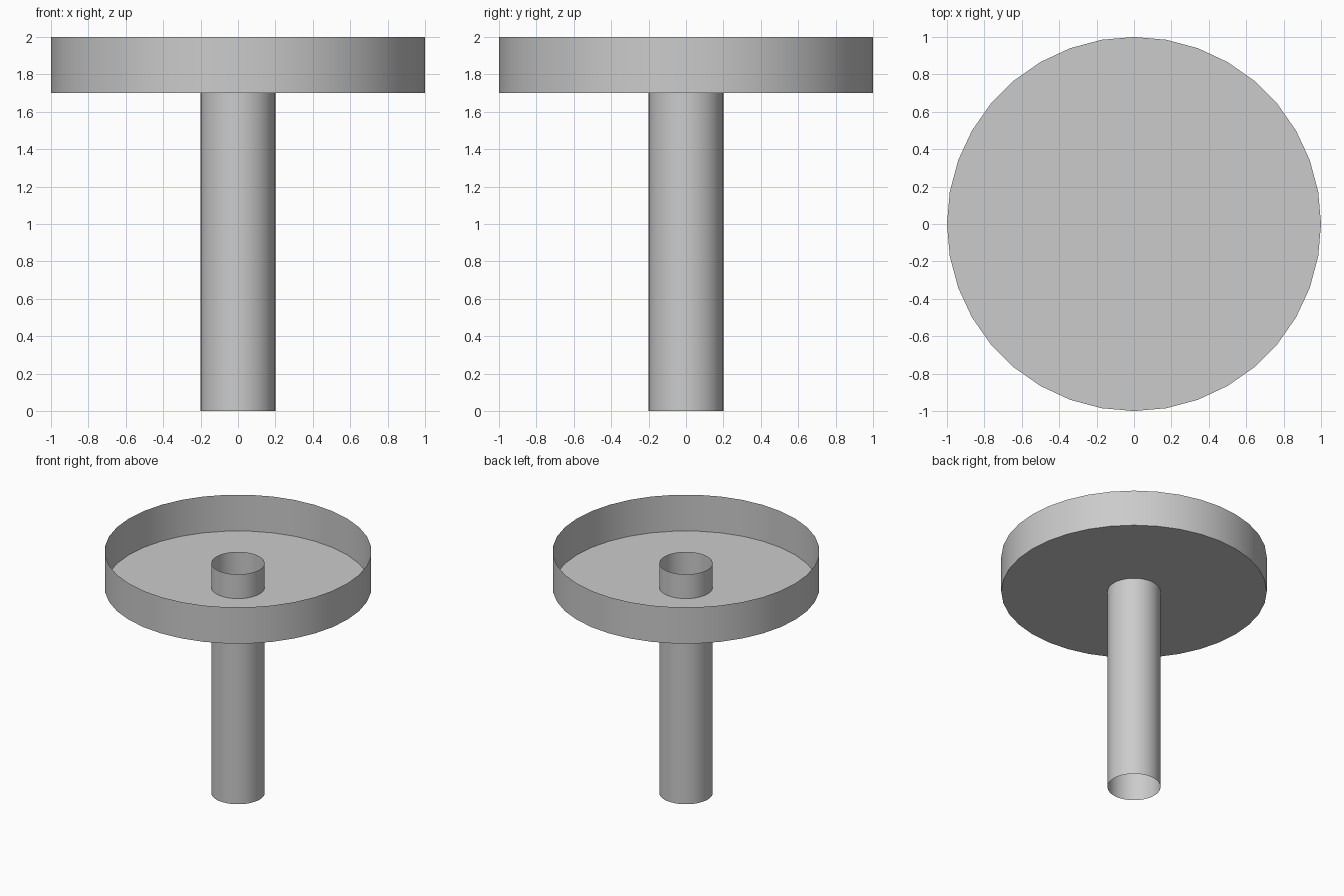
import bpy
import bmesh

SEGMENTS = 36

cube = bpy.data.objects.get("Cube")
if cube:
    bpy.data.objects.remove(cube, do_unlink=True)

# Plain grey material
grey = bpy.data.materials.new("light_grey")
grey.use_nodes = True
colour = (0.6, 0.6, 0.6, 1)
grey.diffuse_color = colour
grey.node_tree.nodes["Principled BSDF"].inputs["Base Color"].default_value = colour


def ring(bm, radius, z):
    """Circle of vertices with a vertex on each axis."""
    verts = bmesh.ops.create_circle(bm, segments=SEGMENTS, radius=radius)["verts"]
    for v in verts:
        v.co.z = z
    return verts


def open_shell(name, radius, bottom, top, floor=False):
    """Thin round wall, open at the top, with an optional floor."""
    bm = bmesh.new()
    low, high = ring(bm, radius, bottom), ring(bm, radius, top)
    for i in range(SEGMENTS):
        j = (i + 1) % SEGMENTS
        bm.faces.new((low[i], low[j], high[j], high[i]))
    if floor:
        bm.faces.new(low)
    bmesh.ops.recalc_face_normals(bm, faces=bm.faces)
    # Keep wall normals pointing outward
    wall = next(f for f in bm.faces if len(f.verts) == 4)
    centre = wall.calc_center_median()
    if wall.normal.x * centre.x + wall.normal.y * centre.y < 0:
        bmesh.ops.reverse_faces(bm, faces=bm.faces)
    mesh = bpy.data.meshes.new(name)
    bm.to_mesh(mesh)
    bm.free()
    mesh.materials.append(grey)
    obj = bpy.data.objects.new(name, mesh)
    bpy.context.collection.objects.link(obj)
    bpy.ops.object.select_all(action="DESELECT")
    obj.select_set(True)
    bpy.context.view_layer.objects.active = obj
    bpy.ops.object.shade_smooth_by_angle()
    return obj


# Shallow tray with a full floor
open_shell("tray", 1.0, 1.7, 2.0, floor=True)

# Hollow stem passing through the tray floor
open_shell("stem_tube", 0.2, 0.0, 1.9)
